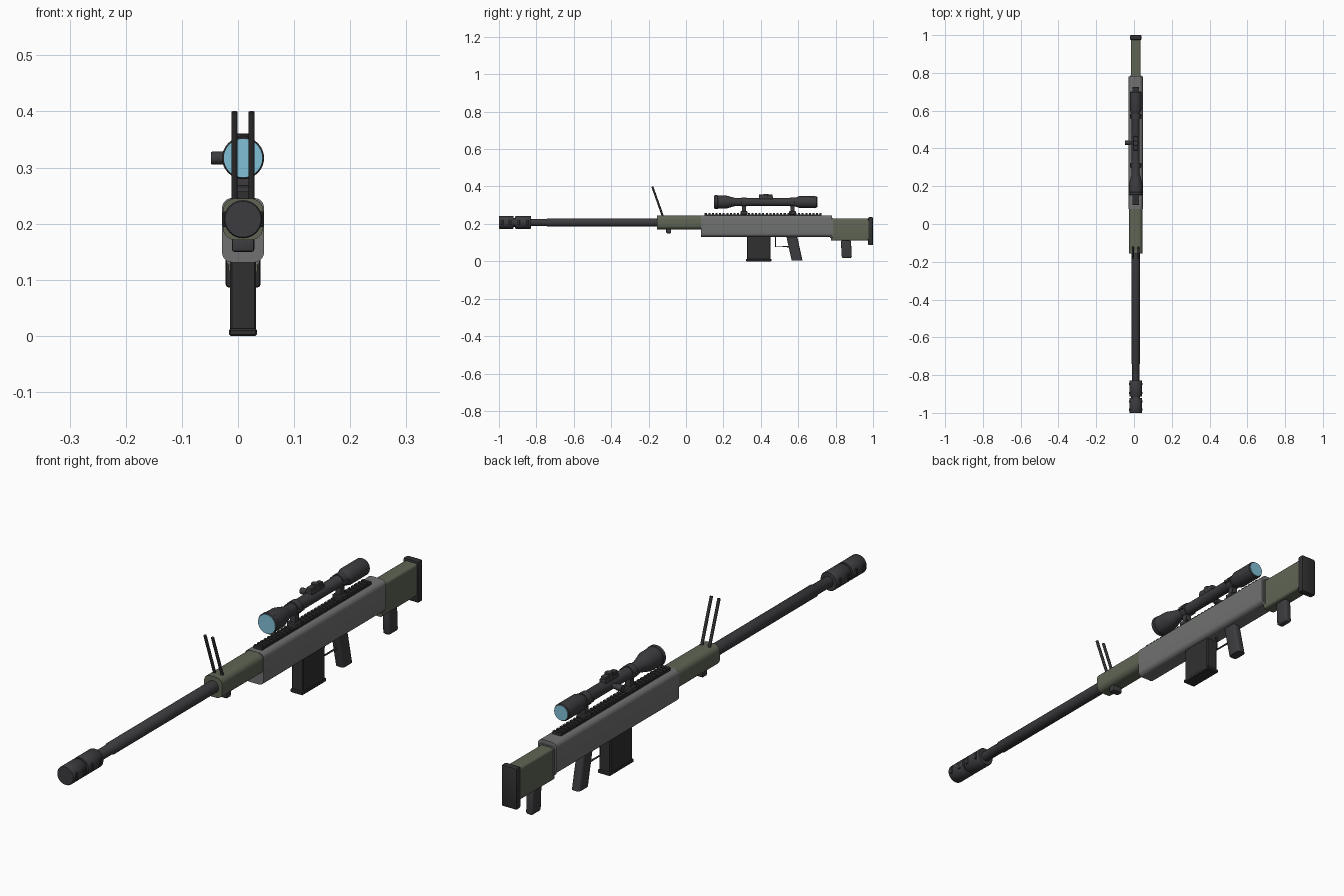
import bpy, bmesh, math
from mathutils import Vector, Matrix

if "Cube" in bpy.data.objects:
    bpy.data.objects.remove(bpy.data.objects["Cube"])

CX = 0.009      # centre plane of the rifle
BZ = 0.208      # bore height
SZ = 0.317      # scope height


def mat(name, r, g, b):
    m = bpy.data.materials.new(name)
    m.diffuse_color = (r, g, b, 1)
    m.use_nodes = True
    m.node_tree.nodes["Principled BSDF"].inputs["Base Color"].default_value = m.diffuse_color
    return m


BLACK = mat("dark_metal", 0.045, 0.045, 0.05)
DARK = mat("black_polymer", 0.03, 0.03, 0.03)
GREY = mat("receiver_grey", 0.16, 0.165, 0.16)
GREEN = mat("olive", 0.115, 0.13, 0.09)
BLUE = mat("lens_blue", 0.22, 0.53, 0.68)


def finish(name, bm, m, smooth=True):
    bmesh.ops.recalc_face_normals(bm, faces=bm.faces)
    me = bpy.data.meshes.new(name)
    bm.to_mesh(me)
    bm.free()
    me.materials.append(m)
    ob = bpy.data.objects.new(name, me)
    bpy.context.collection.objects.link(ob)
    if smooth:
        bpy.ops.object.select_all(action='DESELECT')
        ob.select_set(True)
        bpy.context.view_layer.objects.active = ob
        bpy.ops.object.shade_smooth_by_angle(angle=math.radians(35))
    return ob


def lathe(name, prof, m, origin, axis=(0, 1, 0), n=32):
    """Closed turned part: prof is (distance along axis, radius)."""
    bm = bmesh.new()
    rot = Vector((0, 0, 1)).rotation_difference(Vector(axis)).to_matrix()
    rings = [[bm.verts.new(Vector(origin) + rot @ Vector((
        r * math.cos(2 * math.pi * i / n), r * math.sin(2 * math.pi * i / n), d)))
        for i in range(n)] for d, r in prof]
    for a, b in zip(rings, rings[1:]):
        for i in range(n):
            j = (i + 1) % n
            bm.faces.new((a[i], a[j], b[j], b[i]))
    bm.faces.new(rings[0])
    bm.faces.new(rings[-1])
    return finish(name, bm, m)


def box(name, w, y, z, m, bevel=0.0, along=None, seg=4, shear=0.0, cx=CX):
    """Box of width w; bevels all edges, or just those along one axis; shear leans it in y."""
    bm = bmesh.new()
    bmesh.ops.create_cube(bm, size=1)
    for v in bm.verts:
        v.co = Vector((cx + v.co.x * w, y[0] + (v.co.y + .5) * (y[1] - y[0]),
                       z[0] + (v.co.z + .5) * (z[1] - z[0])))
    if bevel:
        es = [e for e in bm.edges if along is None or
              abs((e.verts[0].co - e.verts[1].co).normalized()[along]) > .9]
        bmesh.ops.bevel(bm, geom=es, offset=bevel, segments=seg, profile=.5, affect='EDGES')
    for v in bm.verts:
        v.co.y += shear * (z[1] - v.co.z)
    return finish(name, bm, m, bool(bevel))


bore = (CX, 0, BZ)
sight = (CX, 0, SZ)

# Barrel and muzzle brake
lathe("barrel", [(-.9, .019), (-.745, .019), (-.74, .022), (-.14, .022)], BLACK, bore)
for k, (a, b) in enumerate(((-1, -.922), (-.913, -.828))):
    lathe(f"brake_drum_{k}", [(a, .032), (a + .003, .034), (b - .003, .034), (b, .032)], BLACK, bore)
    for j, f in enumerate((.22, .78)):
        y = a + f * (b - a)
        for s in (-1, 1):
            box(f"brake_rib_{k}_{j}_{s}", .008, (y - .006, y + .006), (BZ - .014, BZ + .014),
                BLACK, .002, seg=1, cx=CX + s * .0325)
lathe("brake_neck", [(-.925, .024), (-.91, .024)], BLACK, bore)

# Handguard, receiver and stock
box("handguard", .072, (-.155, .085), (.171, .245), GREEN, .022, along=1, seg=6)
box("receiver", .075, (.08, .78), (.131, .246), GREY, .018, along=1, seg=5)
box("stock", .052, (.775, .978), (.11, .228), GREEN, .009, along=1)
box("stock_collar", .06, (.77, .785), (.125, .232), GREY, .01, along=1)
box("butt_pad", .062, (.974, 1.0), (.086, .236), DARK, .006, seg=2)
box("rear_hand_rest", .028, (.828, .882), (.018, .112), BLACK, .008, seg=3, shear=.05)

# Magazine
box("magazine", .046, (.327, .452), (.008, .14), DARK, .003, seg=1)
box("magazine_base", .05, (.32, .458), (0, .013), DARK, .003, seg=1)

# Pistol grip and trigger guard
box("pistol_grip", .034, (.535, .593), (.005, .14), BLACK, .011, along=2, shear=.22)
cu = bpy.data.curves.new("trigger_guard", 'CURVE')
cu.dimensions = '3D'
cu.bevel_depth = .0035
cu.bevel_resolution = 1
sp = cu.splines.new('POLY')
path = [(.478, .135), (.478, .078), (.56, .078)]
sp.points.add(len(path) - 1)
for p, (y, z) in zip(sp.points, path):
    p.co = (CX, y, z, 1)
cu.materials.append(BLACK)
bpy.context.collection.objects.link(bpy.data.objects.new("trigger_guard", cu))

# Top rail with teeth
box("rail", .034, (.1, .725), (.24, .251), DARK)
tooth = box("rail_tooth", .034, (.1, .111), (.25, .257), DARK)
arr = tooth.modifiers.new("teeth", 'ARRAY')
arr.use_relative_offset = False
arr.use_constant_offset = True
arr.constant_offset_displace = (0, .0192, 0)
arr.count = 33

# Telescopic sight
lathe("scope_tube", [(.153, .035), (.156, .0375), (.168, .0375), (.17, .036), (.215, .035),
                     (.25, .025), (.265, .021), (.58, .021), (.595, .028), (.605, .031),
                     (.69, .031), (.697, .0305), (.7, .028)], BLACK, sight)
lathe("front_lens", [(.151, .0345), (.16, .0345)], BLUE, sight)
lathe("rear_lens", [(.69, .027), (.702, .027)], BLUE, sight)
for k, y in enumerate((.31, .57)):
    lathe(f"scope_ring_{k}", [(y - .013, .025), (y + .013, .025)], BLACK, sight)
    box(f"scope_mount_{k}", .022, (y - .011, y + .011), (.255, .3), BLACK)
    box(f"mount_clamp_{k}", .04, (y - .018, y + .018), (.25, .268), BLACK, .003, seg=1)
    for s in (-1, 1):
        box(f"ring_lug_{k}_{s}", .01, (y - .012, y + .012), (SZ - .005, SZ + .005), BLACK,
            cx=CX + s * .026)
box("turret_base", .026, (.39, .465), (.325, .348), BLACK, .004, seg=2)
lathe("elevation_turret", [(0, .014), (.018, .014), (.02, .012)], BLACK, (CX, .428, .341), (0, 0, 1), 20)
box("turret_cap", .02, (.39, .463), (.34, .357), BLACK, .004, seg=2)
lathe("windage_turret", [(0, .009), (.034, .009), (.034, .0115), (.055, .0115), (.057, .0105)],
      BLACK, (CX, .43, SZ), (-1, 0, 0), 20)

# Folded bipod
box("bipod_mount", .04, (-.106, -.08), (.15, .175), BLACK, .004, seg=2)
box("bipod_pivot", .028, (-.098, -.088), (.16, .18), BLACK)
for side, dx in (("left", -.0152), ("right", .0152)):
    a = Vector((CX + dx, -.118, .225))
    b = Vector((CX + dx, -.18, .399))
    L = (b - a).length
    lathe(f"bipod_leg_{side}", [(0, .0055), (L, .0055)], DARK, a, (b - a).normalized(), 12)
